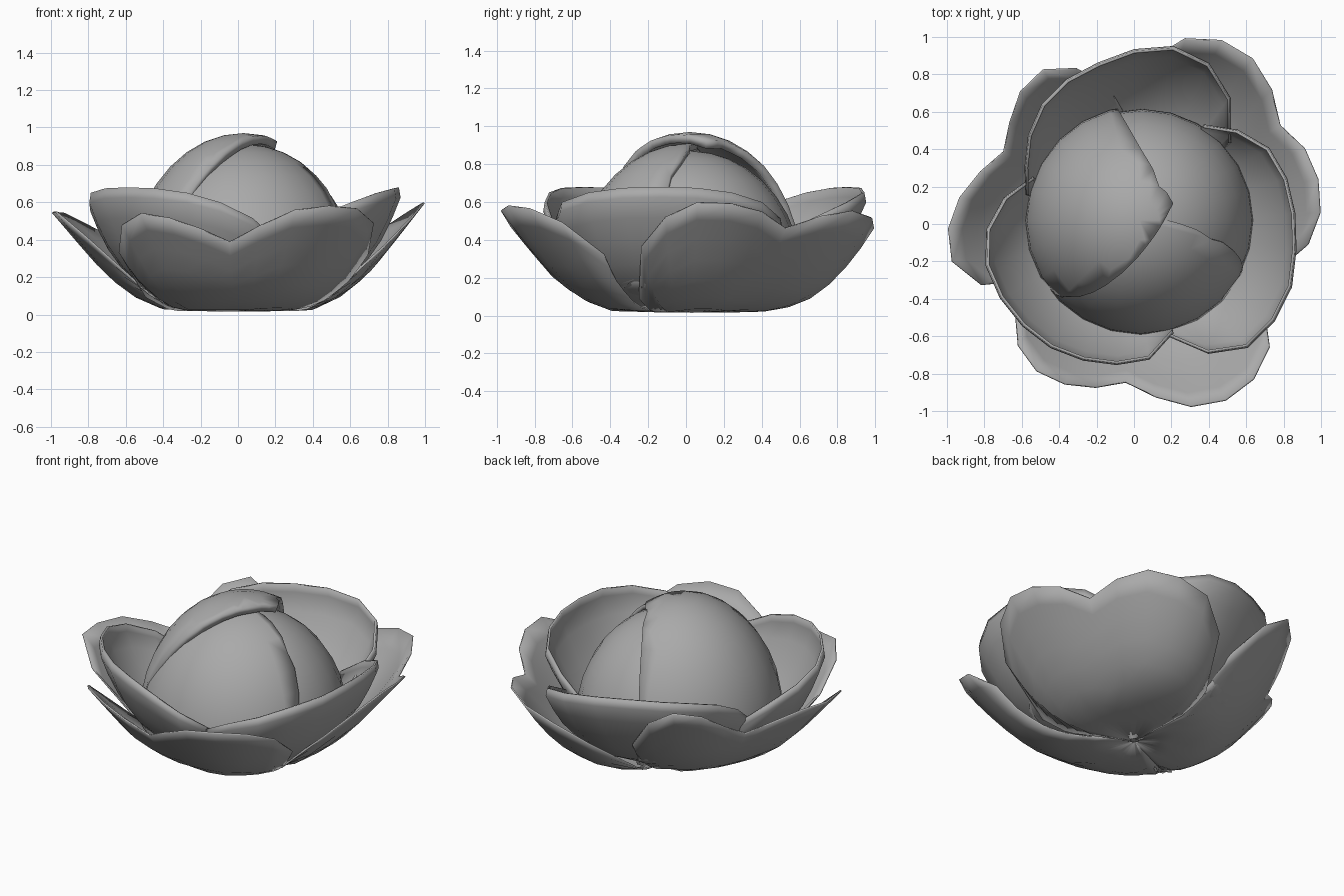
import bpy
import bmesh
from math import cos, sin, radians
from mathutils import Vector

default = bpy.data.objects.get("Cube")
if default:
    bpy.data.objects.remove(default, do_unlink=True)

grey = bpy.data.materials.new("petal_grey")
grey.use_nodes = True
grey.diffuse_color = (0.4, 0.4, 0.4, 1)
grey.node_tree.nodes["Principled BSDF"].inputs["Base Color"].default_value = (0.4, 0.4, 0.4, 1)


def finish(name, bm, thickness):
    """Turn a bmesh into a smooth, optionally thickened object."""
    mesh = bpy.data.meshes.new(name)
    bm.to_mesh(mesh)
    bm.free()
    mesh.materials.append(grey)
    obj = bpy.data.objects.new(name, mesh)
    bpy.context.collection.objects.link(obj)
    bpy.ops.object.select_all(action='DESELECT')
    obj.select_set(True)
    bpy.context.view_layer.objects.active = obj
    bpy.ops.object.shade_smooth_by_angle(angle=radians(50))
    if thickness:
        shell = obj.modifiers.new("thickness", 'SOLIDIFY')
        shell.thickness = thickness
        shell.offset = -1


def interpolate(points, x):
    """Piecewise linear lookup, extended past the last point."""
    for (xa, ya), (xb, yb) in zip(points, points[1:]):
        if x <= xb:
            break
    return ya + (yb - ya) * (x - xa) / (xb - xa)


def petal(name, start, end, radii, section, thickness):
    """Sweep a section from the base to the rim across a range of angles."""
    bm = bmesh.new()
    rows = []
    last = len(radii) - 1
    for i, radius in enumerate(radii):
        a = radians(start + (end - start) * i / last)
        side = 2 * i / last - 1
        rows.append([bm.verts.new((r * cos(a), r * sin(a), z))
                     for r, z in section(radius, side)])
    for left, right in zip(rows, rows[1:]):
        for j in range(len(left) - 1):
            bm.faces.new((left[j], right[j], right[j + 1], left[j + 1]))
    finish(name, bm, thickness)


# Outer petals: three broad two-lobed leaves lying on a shallow bowl
BOWL = [(0, 0.015), (0.4, 0.025), (0.55, 0.09), (0.7, 0.2), (0.85, 0.37), (1.03, 0.58)]


def outer_section(lifts, sag):
    """Lift each lobe by its own factor and let the second lobe sag."""
    def section(radius, side):
        lobe = min(max(side, -0.5), 0.5)
        lift = interpolate(list(zip((-0.5, 0, 0.5), lifts)), lobe)
        power = sag * max(lobe, 0) * 2
        steps = [0.03, 0.25, 0.42, 0.55, 0.66, 0.76, 0.85, 0.93, 1]
        return [(radius * t,
                 0.015 + (interpolate(BOWL, radius * t) - 0.015) * lift * t ** power
                 + 0.008 * side * t) for t in steps]
    return section


OUTER = [
    ("outer_petal_front", 267, (1.13, 1.04, 0.92), 0.5,
     [.55, .79, .9, .945, .935, .9, .85, .935, 1.025, 1.065, 1.05, .98, .82]),
    ("outer_petal_left", 34, (1.1, 0.95, 0.78), 1.5,
     [.55, .82, .94, 1, 1.015, 1, .945, 1.03, 1.09, 1.09, 1.03, .88, .6]),
    ("outer_petal_right", 151, (1.33, 1.35, 1), 0,
     [.5, .75, .89, .96, .935, .86, .8, .87, .945, .995, .995, .88, .55]),
]
for name, notch, lifts, sag, radii in OUTER:
    petal(name, notch - 61, notch + 61, radii, outer_section(lifts, sag), 0.01)


# Middle petals: three upright cups around the bud
def cup_section(radius, side):
    rim = 0.68 - 0.29 * abs(side) ** 2.5
    curve = [(.3, .06), (.5, .12), (.66, .24), (.78, .4), (.88, .58),
             (.95, .76), (1, .92), (.99, 1)]
    return [(radius * g, rim * h) for g, h in curve]


MIDDLE = [
    ("middle_petal_back", 40, 165,
     [.68, .85, .95, .975, .935, .885, .855, .81, .74, .66, .6]),
    ("middle_petal_right", 155, 290,
     [.6, .71, .79, .825, .82, .81, .8, .78, .76, .73, .62]),
    ("middle_petal_left", -73, 55,
     [.63, .8, .9, .915, .91, .88, .865, .855, .83, .75, .65]),
]
for name, start, end, radii in MIDDLE:
    petal(name, start, end, radii, cup_section, 0.014)


# Bud: nested egg shapes, each trimmed by planes to show the one beneath
def bud_petal(name, width, height, x, cuts, thickness):
    bm = bmesh.new()
    bmesh.ops.create_uvsphere(bm, u_segments=24, v_segments=18, radius=1)
    for normal, offset in cuts:
        n = Vector(normal).normalized()
        bmesh.ops.bisect_plane(bm, geom=bm.verts[:] + bm.edges[:] + bm.faces[:],
                               plane_co=n * offset, plane_no=n, clear_inner=True)
    bmesh.ops.remove_doubles(bm, verts=bm.verts[:], dist=0.04)
    for v in bm.verts:
        tall = height if v.co.z > 0 else 0.16
        v.co = (v.co.x * width + x, v.co.y * width + 0.02, v.co.z * tall + 0.2)
    finish(name, bm, thickness)


bud_petal("bud_petal_back", 0.595, 0.67, 0.045, [], 0)
bud_petal("bud_petal_front", 0.615, 0.71, 0.035, [((-0.16, -0.93, 0.34), 0.29)], 0.03)
bud_petal("bud_petal_right", 0.612, 0.77, 0.03,
          [((-0.863, -0.506, 0), -0.328), ((-0.73, 0.48, 0.48), 0.31)], 0.045)
